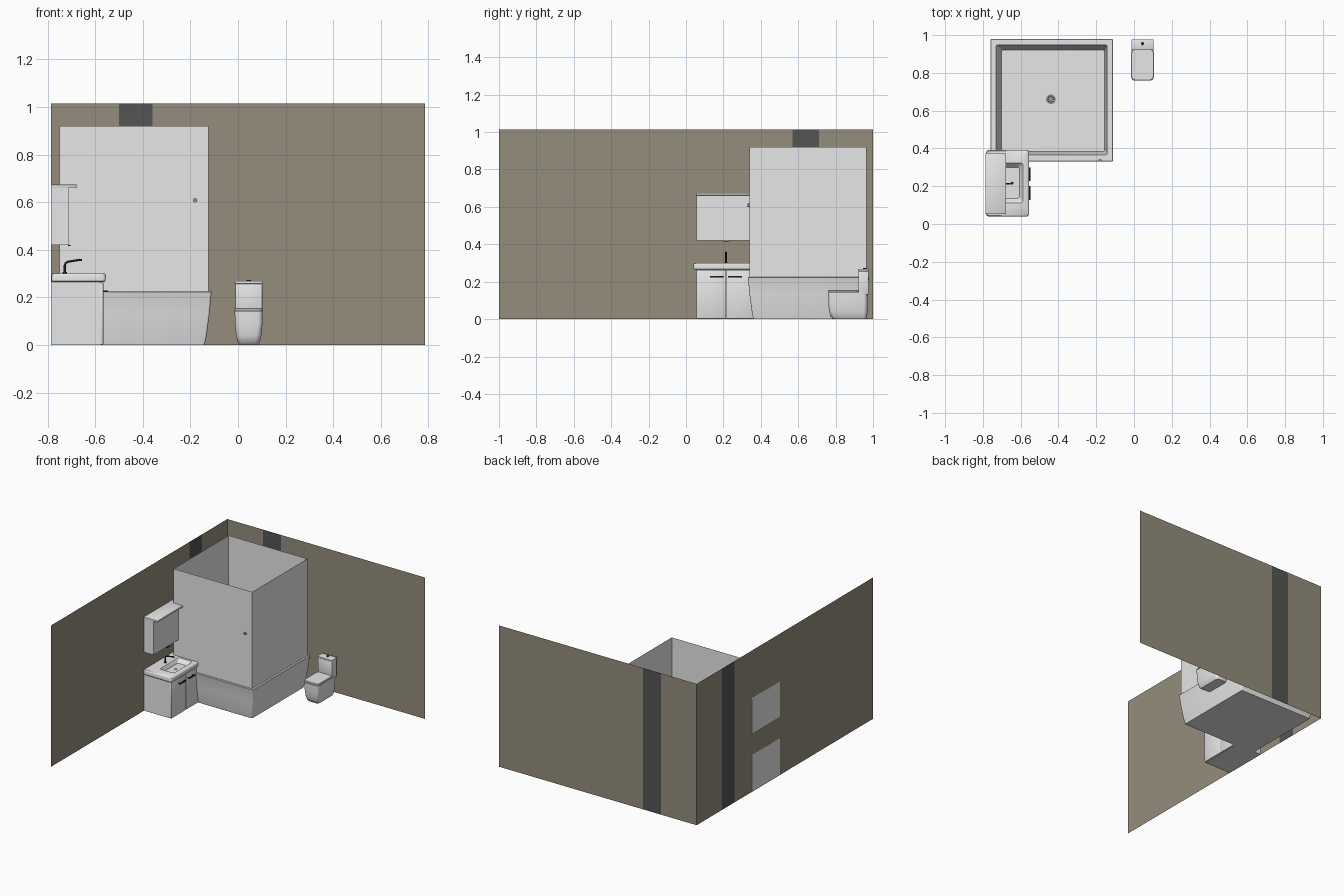
import bpy, bmesh, math
from mathutils import Vector

if "Cube" in bpy.data.objects:
    bpy.data.objects.remove(bpy.data.objects["Cube"])


def material(name, r, g, b):
    m = bpy.data.materials.new(name)
    m.diffuse_color = (r, g, b, 1)
    m.use_nodes = True
    m.node_tree.nodes["Principled BSDF"].inputs["Base Color"].default_value = m.diffuse_color
    return m


WHITE = material("white", 0.8, 0.8, 0.8)
OLIVE = material("olive tile", 0.30, 0.27, 0.20)
GROUT = material("dark grout", 0.19, 0.17, 0.125)
CHARCOAL = material("charcoal tile", 0.09, 0.09, 0.09)
GREY = material("grey grout", 0.2, 0.2, 0.2)
BLACK = material("black metal", 0.02, 0.02, 0.02)
STEEL = material("steel", 0.3, 0.3, 0.3)


def finish(name, bm, mats, smooth=True):
    me = bpy.data.meshes.new(name)
    bm.to_mesh(me)
    bm.free()
    for m in mats:
        me.materials.append(m)
    ob = bpy.data.objects.new(name, me)
    bpy.context.collection.objects.link(ob)
    if smooth:
        bpy.ops.object.select_all(action='DESELECT')
        ob.select_set(True)
        bpy.context.view_layer.objects.active = ob
        bpy.ops.object.shade_smooth_by_angle(angle=math.radians(35))
    return ob


def ring(x0, x1, y0, y1, z, r, n=5):
    """Rounded rectangle, counter-clockwise."""
    pts = []
    for i, (cx, cy) in enumerate([(x1 - r, y1 - r), (x0 + r, y1 - r), (x0 + r, y0 + r), (x1 - r, y0 + r)]):
        for k in range(n):
            a = math.pi / 2 * (i + k / (n - 1))
            pts.append((cx + r * math.cos(a), cy + r * math.sin(a), z))
    return pts


def loft(name, rings, mat):
    """Skin through rounded rectangles, capped at both ends."""
    bm = bmesh.new()
    loops = [[bm.verts.new(p) for p in ring(*r)] for r in rings]
    for a, b in zip(loops, loops[1:]):
        for i in range(len(a)):
            j = (i + 1) % len(a)
            bm.faces.new((a[i], a[j], b[j], b[i]))
    bm.faces.new(loops[0][::-1])
    bm.faces.new(loops[-1])
    return finish(name, bm, [mat])


def box(name, x0, x1, y0, y1, z0, z1, mat, bevel=0.0):
    bm = bmesh.new()
    bmesh.ops.create_cube(bm, size=1)
    for v in bm.verts:
        v.co = ((x0 + x1) / 2 + v.co.x * (x1 - x0), (y0 + y1) / 2 + v.co.y * (y1 - y0),
                (z0 + z1) / 2 + v.co.z * (z1 - z0))
    if bevel:
        bmesh.ops.bevel(bm, geom=bm.edges[:], offset=bevel, segments=2, affect='EDGES', profile=0.5)
    return finish(name, bm, [mat])


def rod(name, a, b, r, mat, segs=20):
    a, b = Vector(a), Vector(b)
    bm = bmesh.new()
    bmesh.ops.create_cone(bm, cap_ends=True, segments=segs, radius1=r, radius2=r, depth=(b - a).length)
    rot = (b - a).to_track_quat('Z', 'Y')
    for v in bm.verts:
        v.co = rot @ v.co + (a + b) / 2
    return finish(name, bm, [mat])


def wall(name, cuts, place):
    """Mosaic sheet: cuts bound plain, dark, plain bands; place maps (u, z) to 3D."""
    us = []
    for a, b in zip(cuts, cuts[1:]):
        n = round(abs(b - a) / 0.035)
        us += [a + (b - a) * i / n for i in range(n)]
    us.append(cuts[-1])
    zs = [1.015 * i / 29 for i in range(30)]
    bm = bmesh.new()
    grid = [[bm.verts.new(place(u, z)) for z in zs] for u in us]
    lo, hi = sorted(cuts[1:3])
    for i in range(len(us) - 1):
        for j in range(len(zs) - 1):
            f = bm.faces.new((grid[i][j], grid[i + 1][j], grid[i + 1][j + 1], grid[i][j + 1]))
            f.material_index = 2 if lo < (us[i] + us[i + 1]) / 2 < hi else 0
    rims = bmesh.ops.inset_individual(bm, faces=bm.faces[:], thickness=0.0007)["faces"]
    for f in rims:
        f.material_index += 1
    return finish(name, bm, [OLIVE, GROUT, CHARCOAL, GREY], smooth=False)


# Two tiled walls with a dark vertical band each
wall("left_wall", [-1, 0.57, 0.71, 1], lambda u, z: (-0.785, u, z))
wall("back_wall", [-0.785, -0.5, -0.36, 0.785], lambda u, z: (u, 1, z))

# Shower tray with flared sides and sunken floor
loft("shower_tray", [
    (-0.73, -0.14, 0.36, 0.95, 0, 0.008),
    (-0.738, -0.132, 0.352, 0.958, 0.04, 0.008),
    (-0.75, -0.12, 0.34, 0.97, 0.13, 0.008),
    (-0.758, -0.112, 0.332, 0.978, 0.215, 0.008),
    (-0.76, -0.11, 0.33, 0.98, 0.222, 0.008),
    (-0.757, -0.113, 0.333, 0.977, 0.225, 0.008),
    (-0.73, -0.143, 0.366, 0.948, 0.225, 0.008),
    (-0.702, -0.155, 0.385, 0.92, 0.08, 0.008)], WHITE)
rod("shower_drain", (-0.44, 0.66, 0.08), (-0.44, 0.66, 0.084), 0.026, STEEL, 24)
for i in range(8):
    a = math.tau * i / 8
    x, y = -0.44 + 0.016 * math.cos(a), 0.66 + 0.016 * math.sin(a)
    rod(f"drain_hole_{i}", (x, y, 0.084), (x, y, 0.0845), 0.004, BLACK, 8)

# Shower screens, four thin panels
bm = bmesh.new()
corners = [(-0.75, 0.34), (-0.125, 0.34), (-0.125, 0.965), (-0.75, 0.965)]
low = [bm.verts.new((x, y, 0.222)) for x, y in corners]
top = [bm.verts.new((x, y, 0.92)) for x, y in corners]
for i in range(4):
    j = (i + 1) % 4
    bm.faces.new((low[i], low[j], top[j], top[i]))
finish("shower_screens", bm, [WHITE], smooth=False)
rod("shower_knob", (-0.18, 0.341, 0.608), (-0.18, 0.33, 0.608), 0.009, STEEL)

# Vanity cabinet with two doors and bar handles
box("vanity_body", -0.786, -0.578, 0.055, 0.375, 0, 0.267, WHITE)
for side, y0, y1 in (("left", 0.055, 0.2135), ("right", 0.2165, 0.375)):
    box(f"vanity_door_{side}", -0.578, -0.566, y0, y1, 0.002, 0.262, WHITE, 0.002)
for side, y0, y1 in (("left", 0.127, 0.2), ("right", 0.228, 0.3)):
    box(f"vanity_handle_{side}", -0.555, -0.547, y0, y1, 0.222, 0.23, BLACK, 0.002)
    for k, y in enumerate((y0 + 0.01, y1 - 0.01)):
        rod(f"handle_post_{side}_{k}", (-0.568, y, 0.226), (-0.55, y, 0.226), 0.003, BLACK, 8)

# Washbasin slab with recessed bowl
loft("washbasin", [
    (-0.78, -0.562, 0.046, 0.386, 0.264, 0.012),
    (-0.783, -0.557, 0.041, 0.391, 0.269, 0.014),
    (-0.783, -0.555, 0.04, 0.392, 0.292, 0.015),
    (-0.782, -0.557, 0.042, 0.39, 0.298, 0.014),
    (-0.779, -0.561, 0.046, 0.386, 0.301, 0.012),
    (-0.70, -0.588, 0.112, 0.324, 0.301, 0.012),
    (-0.697, -0.591, 0.115, 0.321, 0.297, 0.012),
    (-0.688, -0.605, 0.135, 0.30, 0.274, 0.015)], WHITE)
rod("basin_drain", (-0.645, 0.216, 0.273), (-0.645, 0.216, 0.276), 0.008, BLACK)

# Faucet
rod("faucet_base", (-0.728, 0.214, 0.30), (-0.728, 0.214, 0.306), 0.009, BLACK)
cu = bpy.data.curves.new("faucet", 'CURVE')
cu.dimensions = '3D'
cu.bevel_depth = 0.0045
cu.bevel_resolution = 3
cu.use_fill_caps = True
sp = cu.splines.new('POLY')
path = [(-0.728, 0.30), (-0.728, 0.335), (-0.724, 0.345), (-0.714, 0.35), (-0.665, 0.358), (-0.655, 0.357)]
sp.points.add(len(path) - 1)
for p, (x, z) in zip(sp.points, path):
    p.co = (x, 0.214, z, 1)
cu.materials.append(BLACK)
faucet = bpy.data.objects.new("faucet", cu)
bpy.context.collection.objects.link(faucet)
bpy.ops.object.select_all(action='DESELECT')
faucet.select_set(True)
bpy.context.view_layer.objects.active = faucet
bpy.ops.object.convert(target='MESH')

# Mirror cabinet with overhanging top
box("mirror_cabinet", -0.786, -0.718, 0.055, 0.375, 0.42, 0.664, WHITE)
for side, y0, y1 in (("left", 0.057, 0.2135), ("right", 0.2165, 0.373)):
    box(f"mirror_door_{side}", -0.718, -0.71, y0, y1, 0.42, 0.662, WHITE)
box("cabinet_top", -0.786, -0.677, 0.053, 0.377, 0.662, 0.674, WHITE, 0.002)
box("cabinet_pull", -0.715, -0.704, 0.2, 0.23, 0.415, 0.421, BLACK)

# Toilet: bowl, seat lid, cistern, flush button
loft("toilet_bowl", [
    (0.006, 0.084, 0.79, 0.965, 0, 0.018),
    (-0.002, 0.092, 0.774, 0.968, 0.012, 0.022),
    (-0.008, 0.098, 0.765, 0.97, 0.04, 0.022),
    (-0.013, 0.103, 0.761, 0.97, 0.09, 0.02),
    (-0.014, 0.104, 0.76, 0.97, 0.142, 0.02)], WHITE)
loft("toilet_lid", [
    (-0.013, 0.103, 0.762, 0.925, 0.144, 0.02),
    (-0.015, 0.105, 0.759, 0.925, 0.146, 0.02),
    (-0.015, 0.105, 0.759, 0.925, 0.152, 0.02),
    (-0.012, 0.102, 0.763, 0.922, 0.156, 0.018)], WHITE)
box("cistern", -0.012, 0.102, 0.921, 0.976, 0.13, 0.257, WHITE, 0.004)
box("cistern_lid", -0.014, 0.104, 0.92, 0.978, 0.257, 0.269, WHITE, 0.003)
rod("flush_button", (0.045, 0.955, 0.268), (0.045, 0.955, 0.273), 0.009, BLACK)
